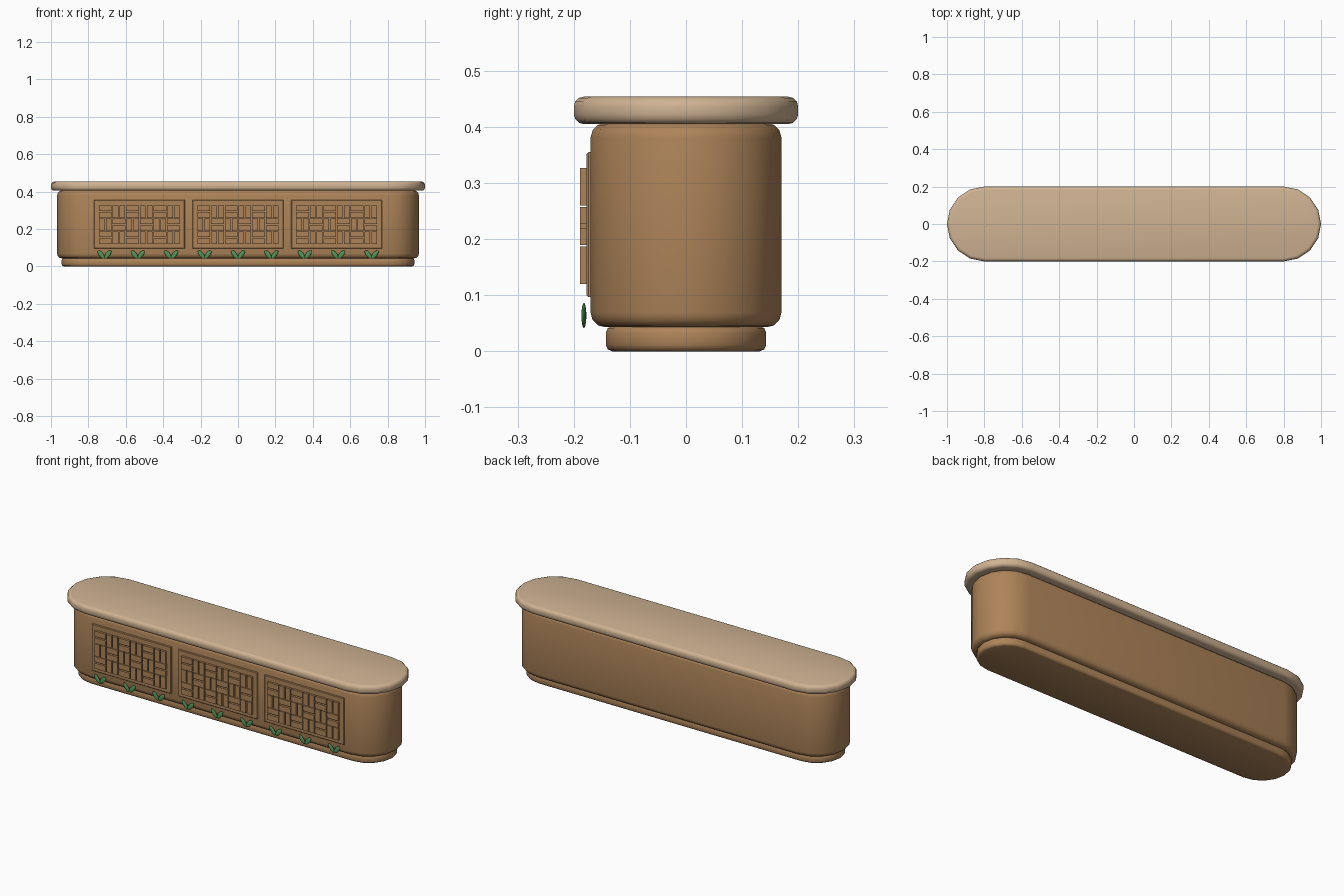
import bpy, bmesh, math
from mathutils import Matrix, Vector

cube = bpy.data.objects.get("Cube")
if cube:
    bpy.data.objects.remove(cube, do_unlink=True)


def material(name, rgb):
    m = bpy.data.materials.new(name)
    m.use_nodes = True
    m.diffuse_color = (*rgb, 1)
    m.node_tree.nodes["Principled BSDF"].inputs["Base Color"].default_value = (*rgb, 1)
    return m


wood = material("brown wood", (0.42, 0.23, 0.10))
pale = material("pale wood", (0.63, 0.45, 0.29))
green = material("leaf green", (0.09, 0.30, 0.10))


def finish(name, bm, mat, smooth=None):
    bmesh.ops.recalc_face_normals(bm, faces=bm.faces)
    mesh = bpy.data.meshes.new(name)
    bm.to_mesh(mesh)
    bm.free()
    mesh.materials.append(mat)
    ob = bpy.data.objects.new(name, mesh)
    bpy.context.collection.objects.link(ob)
    if smooth:
        bpy.ops.object.select_all(action="DESELECT")
        ob.select_set(True)
        bpy.context.view_layer.objects.active = ob
        bpy.ops.object.shade_smooth_by_angle(angle=math.radians(smooth))
    return ob


def pill(name, hx, r, z0, z1, bevel, segs, mat):
    """Slab with half-round ends and rounded rims."""
    bm = bmesh.new()
    ring = []
    for side, start in ((1, -90), (-1, 90)):
        for i in range(9):
            a = math.radians(start + i * 22.5)
            ring.append(bm.verts.new((side * (hx - r) + r * math.cos(a), r * math.sin(a), z0)))
    face = bm.faces.new(ring)
    top = bmesh.ops.extrude_face_region(bm, geom=[face])["geom"]
    bmesh.ops.translate(bm, verts=[v for v in top if isinstance(v, bmesh.types.BMVert)],
                        vec=(0, 0, z1 - z0))
    rims = [e for e in bm.edges if abs(e.verts[0].co.z - e.verts[1].co.z) < 1e-5]
    bmesh.ops.bevel(bm, geom=rims, offset=bevel, segments=segs, profile=0.5, affect="EDGES")
    return finish(name, bm, mat, 60)


def add_box(bm, x, z, w, h, y0, y1):
    m = Matrix.Translation((x, (y0 + y1) / 2, z)) @ Matrix.Diagonal((w, y1 - y0, h, 1))
    bmesh.ops.create_cube(bm, size=1, matrix=m)


# Main volumes
pill("plinth", 0.943, 0.143, 0, 0.045, 0.012, 2, wood)
pill("counter_body", 0.967, 0.17, 0.043, 0.407, 0.026, 3, wood)
pill("countertop", 1.0, 0.2, 0.405, 0.454, 0.018, 3, pale)

# Front panels with basket weave slats
COLS, ROWS, PW, PH = 6, 3, 0.073, 0.07
for label, cx in (("right", -0.527), ("middle", 0), ("left", 0.527)):
    bm = bmesh.new()
    add_box(bm, cx, 0.226, 0.485, 0.258, -0.177, -0.165)
    edges = [e for e in bm.edges if all(v.co.y < -0.17 for v in e.verts)]
    bmesh.ops.bevel(bm, geom=edges, offset=0.003, segments=1, affect="EDGES")
    finish(label + "_panel", bm, wood)

    bm = bmesh.new()
    for c in range(COLS):
        for r in range(ROWS):
            x = cx + (c - (COLS - 1) / 2) * PW
            z = 0.2235 + (r - (ROWS - 1) / 2) * PH
            for s in (-1, 1):
                if (c + r) % 2 == 0:
                    add_box(bm, x, z + s * 0.0185, 0.068, 0.03, -0.189, -0.176)
                else:
                    add_box(bm, x + s * 0.0185, z, 0.03, 0.067, -0.189, -0.176)
    finish(label + "_weave", bm, wood)

# Row of sprouts along the foot of the front
for i in range(9):
    bm = bmesh.new()
    for s in (-1, 1):
        m = (Matrix.Translation(((i - 4) * 0.1785 + s * 0.018, -0.182, 0.064))
             @ Matrix.Rotation(s * math.radians(38), 4, "Y")
             @ Matrix.Diagonal((0.012, 0.0045, 0.027, 1)))
        bmesh.ops.create_uvsphere(bm, u_segments=12, v_segments=8, radius=1, matrix=m)
    finish("sprout_%d" % (i + 1), bm, green, 60)
